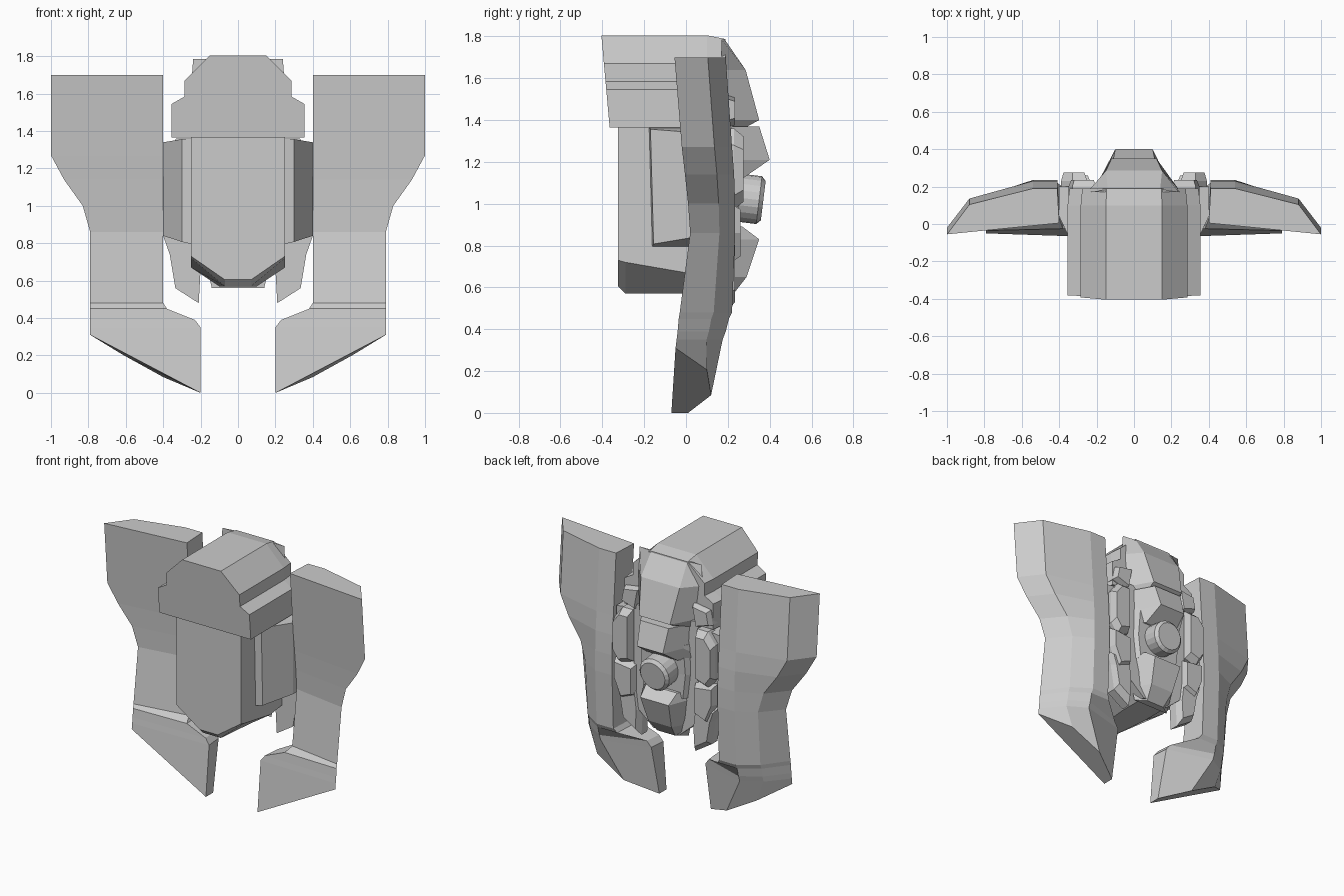
import bpy, bmesh, math

if "Cube" in bpy.data.objects:
    bpy.data.objects.remove(bpy.data.objects["Cube"])

GREY = bpy.data.materials.new("light_grey")
GREY.diffuse_color = (0.6, 0.6, 0.6, 1)
GREY.use_nodes = True
GREY.node_tree.nodes["Principled BSDF"].inputs["Base Color"].default_value = GREY.diffuse_color


def finish(name, bm, mirror=False):
    """Turn a bmesh into a flat shaded object, optionally mirrored in x."""
    bmesh.ops.recalc_face_normals(bm, faces=bm.faces)
    me = bpy.data.meshes.new(name)
    bm.to_mesh(me)
    bm.free()
    me.materials.append(GREY)
    ob = bpy.data.objects.new(name, me)
    bpy.context.collection.objects.link(ob)
    if mirror:
        mod = ob.modifiers.new("mirror", 'MIRROR')
        mod.use_mirror_merge = False
    return ob


def loft(name, rings, mirror=False):
    """Skin a closed solid over rings with equal point counts."""
    bm = bmesh.new()
    rows = [[bm.verts.new(p) for p in r] for r in rings]
    n = len(rows[0])
    for a, b in zip(rows, rows[1:]):
        for i in range(n):
            j = (i + 1) % n
            bm.faces.new((a[i], a[j], b[j], b[i]))
    bm.faces.new(rows[0])
    bm.faces.new(rows[-1])
    return finish(name, bm, mirror)


def both(half):
    """Close a right-hand (x, z) outline with its mirror image."""
    return half + [(-x, z) for x, z in reversed(half)]


def plate(name, outline, y0, y1, inset=0.8):
    """Mirrored back plate with chamfered rim: outline in x, z."""
    cx = sum(p[0] for p in outline) / len(outline)
    cz = sum(p[1] for p in outline) / len(outline)
    ym = y0 + (y1 - y0) * 0.6
    rings = [[(cx + (x - cx) * s, y, cz + (z - cz) * s) for x, z in outline]
             for y, s in ((y0, 1), (ym, 1), (y1, inset))]
    return loft(name, rings, True)


def wing_ring(z, outer, front, depth, inner):
    """Outer edge, two rear ridges, inner back edge, inner front edge."""
    back = front + depth
    inner_back = back if inner > .3 else front + .13
    inner_front = front + (.06 if inner > .39 else .01)
    return [(outer, front, z), (outer - .12, front + depth * .65, z), (.54, back, z),
            (inner + .01, inner_back, z), (inner, inner_front, z)]


def foot_ring():
    """Slanted lower end of the wing, sweeping down to the inner toe."""
    pts = ((.79, -.05), (.62, .1), (.4, .12), (.2, .01), (.2, -.07))
    return [(x, y, .31 * ((x - .2) / .59) ** 1.2) for x, y in pts]


# Wings: height, outer x, front y, depth, inner x
WING = [(1.7, 1, -.055, .245, .4), (1.27, 1, -.02, .24, .4), (1.14, .93, -.005, .235, .4),
        (1.0, .83, .01, .225, .4), (.86, .79, .02, .215, .4), (.48, .79, -.03, .25, .4),
        (.45, .79, -.035, .24, .38), (.39, .79, -.04, .23, .23), (.35, .79, -.045, .22, .2)]
loft("wing", [wing_ring(*r) for r in WING] + [foot_ring()], True)

# Helmet block with a forward leaning face and stepped cheeks
HELMET = both([(.15, 1.805), (.285, 1.67), (.285, 1.585), (.355, 1.545), (.355, 1.365)])
loft("helmet", [
    [(x, -.365 - (z - 1.365) * .09, z) for x, z in HELMET],
    [(x, .1, z) for x, z in HELMET],
    [(x * .97, .19, z - (.018 if z > 1.7 else 0)) for x, z in HELMET],
])

# Torso with a keel shaped bottom: y, side height, keel half width, keel height
TORSO = ((-.325, .73, .07, .605), (-.29, .72, .07, .57), (0, .67, .1, .57), (.22, .7, .1, .57))
loft("torso", [[(x, y, z) for x, z in both([(.25, 1.4), (.25, side), (w, keel)])]
               for y, side, w, keel in TORSO])


# Side pods, widening toward the rear
def pod_ring(z, dz, front):
    return [(.22, front, z), (.3, front + .01, z + dz * .35), (.4, .04, z + dz),
            (.4, .2, z + dz), (.22, .2, z)]


loft("side_pod", [pod_ring(1.365, -.025, -.18), pod_ring(.79, .05, -.165)], True)


# Spine armour: each row is height, rear half width, rear y
def spine(name, rows, flare=.1):
    loft(name, [[(w + flare, .17, z), (w, y, z), (-w, y, z), (-w - flare, .17, z)]
                for z, w, y in rows])


spine("spine_upper", [(1.785, .14, .185), (1.64, .15, .285), (1.4, .12, .35), (1.34, .115, .24)])
spine("spine_middle", [(1.37, .11, .35), (1.21, .1, .4), (1.12, .12, .27)])
spine("spine_socket", [(1.23, .16, .26), (1.02, .17, .25), (.85, .15, .25)], .05)
spine("spine_lower", [(.89, .12, .27), (.83, .11, .35), (.65, .09, .29), (.56, .07, .22)], .07)

# Round thruster, tipped slightly downward
bm = bmesh.new()
bmesh.ops.create_cone(bm, cap_ends=True, segments=20, radius1=.115, radius2=.115, depth=.17)
rim = [e for e in bm.edges if all(v.co.z > 0 for v in e.verts)]
bmesh.ops.bevel(bm, geom=rim, offset=.02, segments=1, affect='EDGES')
thruster = finish("thruster", bm)
thruster.rotation_euler = (math.radians(-97), 0, 0)
thruster.location = (0, .285, 1.025)

# Rear plates beside the spine
plate("shoulder_plate", [(.2, 1.52), (.33, 1.5), (.35, 1.4), (.23, 1.36)], .15, .235)
plate("upper_back_plate", [(.25, 1.36), (.33, 1.36), (.39, 1.28), (.39, 1.04),
                           (.34, .97), (.25, 1.0)], .16, .275)
plate("lower_back_plate", [(.23, .98), (.39, 1.0), (.39, .86), (.33, .72), (.23, .76)], .15, .26)

# Hanging fins under the pods
plate("hip_fin", [(.22, .82), (.4, .84), (.365, .74), (.335, .56), (.21, .48), (.2, .66)],
      .13, .235, .75)
